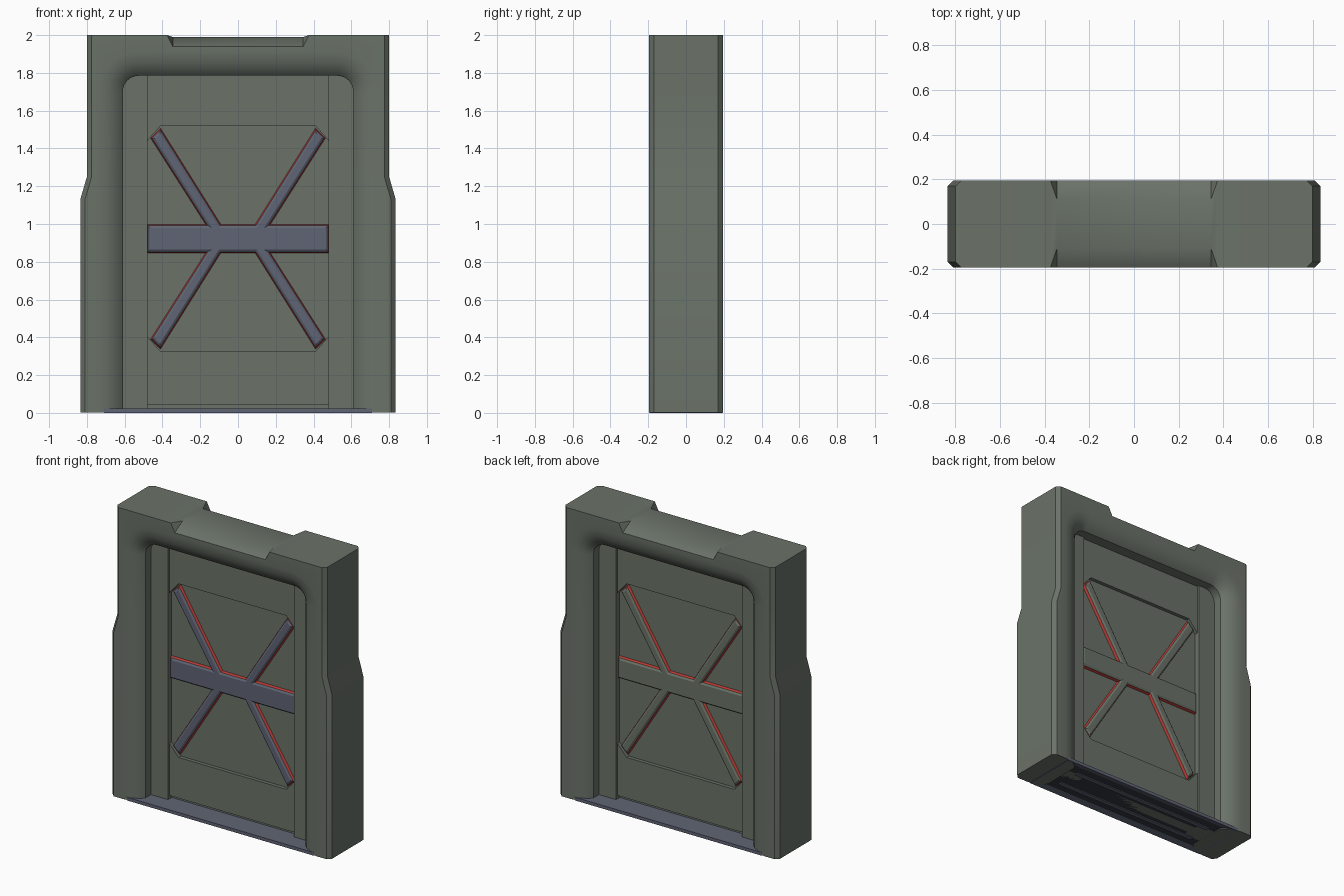
import bpy, bmesh, math
from mathutils import Vector

if "Cube" in bpy.data.objects:
    bpy.data.objects.remove(bpy.data.objects["Cube"], do_unlink=True)


def material(name, rgb):
    m = bpy.data.materials.new(name)
    m.use_nodes = True
    m.diffuse_color = (*rgb, 1)
    m.node_tree.nodes["Principled BSDF"].inputs["Base Color"].default_value = (*rgb, 1)
    return m


GREEN = material("grey green", (0.145, 0.17, 0.14))
BLUE = material("slate blue", (0.115, 0.13, 0.175))
RED = material("red", (0.5, 0.045, 0.035))
DARK = material("dark slate", (0.035, 0.04, 0.05))


def finish(bm, name, mats, smooth=False, recalc=True):
    if recalc:
        bmesh.ops.recalc_face_normals(bm, faces=bm.faces[:])
    mesh = bpy.data.meshes.new(name)
    bm.to_mesh(mesh)
    bm.free()
    ob = bpy.data.objects.new(name, mesh)
    bpy.context.collection.objects.link(ob)
    for m in mats:
        mesh.materials.append(m)
    if smooth:
        bpy.ops.object.select_all(action="DESELECT")
        ob.select_set(True)
        bpy.context.view_layer.objects.active = ob
        bpy.ops.object.shade_smooth_by_angle(angle=math.radians(32))
    return ob


def prism(name, outline, depth, mat):
    """Extrude an x-z outline from -depth to +depth in y."""
    bm = bmesh.new()
    face = bm.faces.new([bm.verts.new((x, -depth, z)) for x, z in outline])
    ext = bmesh.ops.extrude_face_region(bm, geom=[face])
    for v in ext["geom"]:
        if isinstance(v, bmesh.types.BMVert):
            v.co.y = depth
    return finish(bm, name, [mat])


def rect(x0, x1, z0, z1):
    return [(x0, z0), (x1, z0), (x1, z1), (x0, z1)]


# Door frame: a section lofted along the arch of the opening
HALF = 0.195
OPEN_X, OPEN_Z, RADIUS, TOP = 0.635, 1.81, 0.11, 2.0
SIDE = (Vector((0.025, 0)), 0.17)
FLAT = (Vector((0, 0)), HALF)
SCOOP = (Vector((0, 0.05)), 0.11)


def section(outer, inner, normal, edge):
    outer, inner, normal = Vector(outer), Vector(inner), Vector(normal)
    cut, cut_y = edge
    front = [(outer, cut_y), (outer - cut, HALF),
             (inner + normal * 0.1, HALF), (inner + normal * 0.05, 0.188),
             (inner, 0.162), (inner - normal * 0.025, 0.135)]
    return ([(p.x, -y, p.y) for p, y in front]
            + [(p.x, y, p.y) for p, y in reversed(front)])


stations = []
for x, z in ((0.835, 0.003), (0.835, 1.13), (0.8, 1.25)):
    stations.append(section((x, z), (OPEN_X, z), (1, 0), SIDE))
cx, cz = OPEN_X - RADIUS, OPEN_Z - RADIUS
for i in range(9):
    a = math.pi / 2 * i / 8
    n = (math.cos(a), math.sin(a))
    inner = (cx + RADIUS * n[0], cz + RADIUS * n[1])
    if i <= 4:
        stations.append(section((0.8, cz + (TOP - cz) * i / 4), inner, n, SIDE))
    if i == 4:
        stations.append(section((0.775, TOP), inner, n, FLAT))
    if i > 4:
        x = 0.775 + (cx - 0.775) * (i - 4) / 4
        stations.append(section((x, TOP), inner, n, FLAT))
stations.append(section((0.375, TOP), (0.375, OPEN_Z), (0, 1), FLAT))
stations.append(section((0.345, 1.99), (0.345, OPEN_Z), (0, 1), SCOOP))
stations += [[(-x, y, z) for x, y, z in s] for s in reversed(stations)]

bm = bmesh.new()
rings = [[bm.verts.new(p) for p in s] for s in stations]
for r, s in zip(rings, rings[1:]):
    for j in range(len(r)):
        k = (j + 1) % len(r)
        bm.faces.new((r[j], r[k], s[k], s[j]))
bm.faces.new(rings[0])
bm.faces.new(rings[-1])
bmesh.ops.remove_doubles(bm, verts=bm.verts[:], dist=0.0005)
finish(bm, "door_frame", [GREEN], smooth=True)

# Side columns and door slab
for side, name in ((1, "left_column"), (-1, "right_column")):
    x0, x1 = sorted((side * 0.48, side * 0.62))
    prism(name, rect(x0, x1, 0.01, 1.79), 0.075, GREEN)
prism("door_core", rect(-0.49, 0.49, 0.01, 1.79), 0.035, GREEN)

# Raised upper and lower door panels around the recess
MID = 0.9225
upper = [(-0.485, 1.8), (-0.485, 1.435), (-0.41, 1.52),
         (0.41, 1.52), (0.485, 1.435), (0.485, 1.8)]
prism("upper_door_panel", upper, 0.06, GREEN)
prism("lower_door_panel", [(x, max(2 * MID - z, 0.01)) for x, z in upper], 0.06, GREEN)

# Crossbar with four diagonal arms, red along its sides
arm = [(0.485, 1.0), (0.175, 1.0), (0.465, 1.455), (0.41, 1.51), (0.09, 1.0)]
half = arm + [(-x, z) for x, z in reversed(arm)]
star = half + [(x, 2 * MID - z) for x, z in reversed(half)]


def brace(name, side, mat):
    bm = bmesh.new()
    face = bm.faces.new([bm.verts.new((x, side * 0.03, z)) for x, z in star])
    face.normal_update()
    if face.normal.y * side < 0:
        face.normal_flip()
    for width, y, index in ((0.008, 0.052, 1), (0.012, 0.06, 0)):
        rim = bmesh.ops.inset_region(bm, faces=[face], thickness=width,
                                     use_even_offset=True, use_boundary=True)
        for f in rim["faces"]:
            f.material_index = index
        for v in face.verts:
            v.co.y = side * y
    finish(bm, name, [mat, RED], recalc=False)


brace("front_brace", -1, BLUE)
brace("back_brace", 1, GREEN)

# Threshold plate with a sunken dark underside
bm = bmesh.new()
bmesh.ops.create_cube(bm, size=1)
for v in bm.verts:
    v.co = (v.co.x * 1.42, v.co.y * 0.386, (v.co.z + 0.5) * 0.022)
bottom = min(bm.faces, key=lambda f: f.calc_center_median().z)
bmesh.ops.inset_region(bm, faces=[bottom], thickness=0.06)
bottom.material_index = 1
for v in bottom.verts:
    v.co.z = 0.01
finish(bm, "threshold", [BLUE, DARK])

# Rails under the threshold
for side, name in ((-1, "front_rail"), (1, "back_rail")):
    bm = bmesh.new()
    bmesh.ops.create_cube(bm, size=1)
    for v in bm.verts:
        v.co = (v.co.x * 1.1, v.co.y * 0.03 + side * 0.08, 0.007 + v.co.z * 0.008)
    finish(bm, name, [BLUE])
